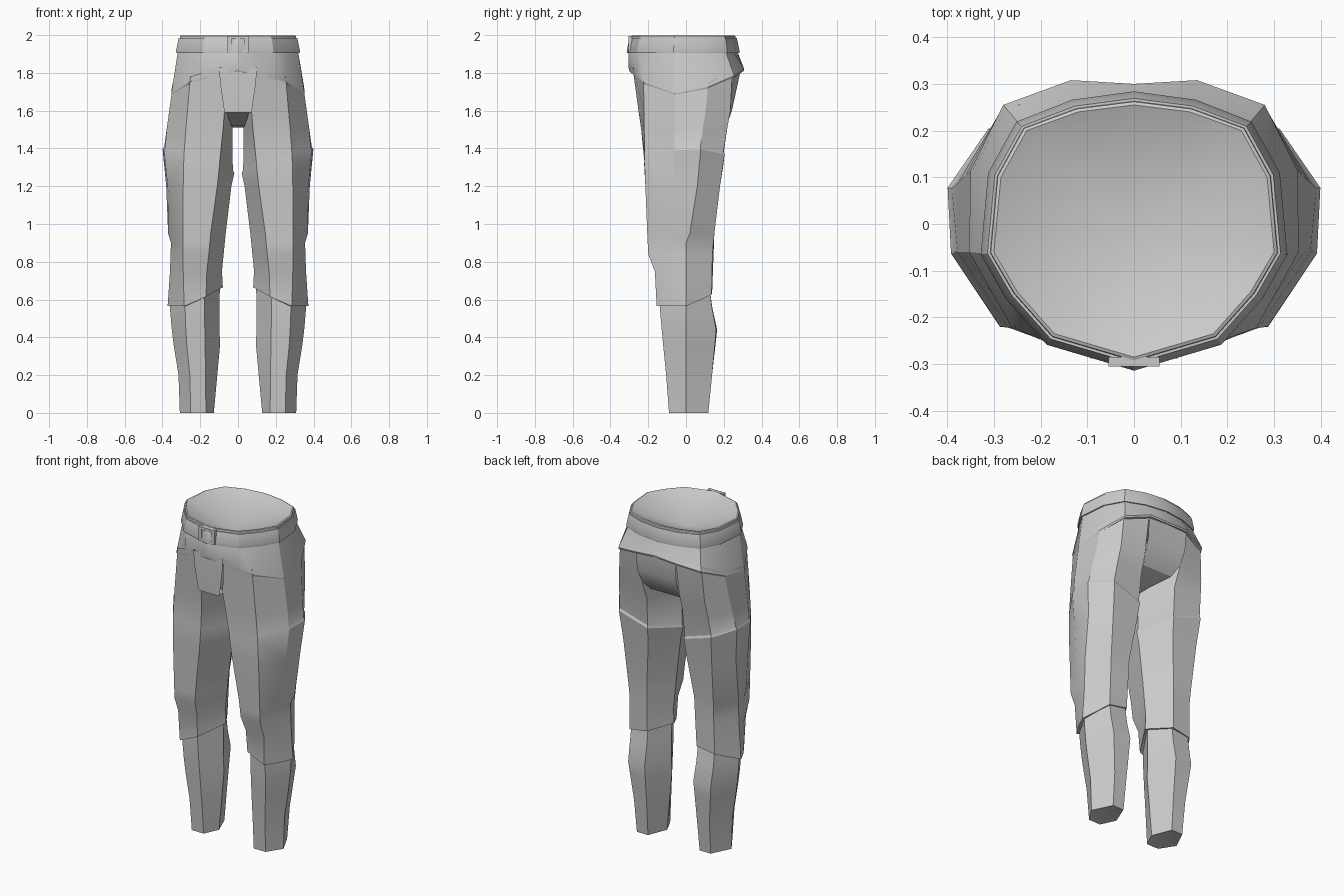
import bpy, bmesh, math
from mathutils import Vector

if "Cube" in bpy.data.objects:
    bpy.data.objects.remove(bpy.data.objects["Cube"])

grey = bpy.data.materials.new("grey cloth")
grey.diffuse_color = (0.6, 0.6, 0.6, 1)
grey.use_nodes = True
grey.node_tree.nodes["Principled BSDF"].inputs["Base Color"].default_value = grey.diffuse_color


def finish(name, verts, faces, mirror=False, angle=25):
    me = bpy.data.meshes.new(name)
    me.from_pydata(verts, [], faces)
    me.materials.append(grey)
    ob = bpy.data.objects.new(name, me)
    bpy.context.collection.objects.link(ob)
    if mirror:
        m = ob.modifiers.new("mirror", 'MIRROR')
        m.use_mirror_merge = False
    bpy.context.view_layer.objects.active = ob
    ob.select_set(True)
    bpy.ops.object.shade_smooth_by_angle(angle=math.radians(angle))
    ob.select_set(False)
    return ob


def loft(name, rows, mirror=False, cap_top=None, cap_bottom=None):
    """Skin closed rings listed from top to bottom; caps are fans to a point."""
    n = len(rows[0])
    verts = [tuple(p) for r in rows for p in r]
    faces = []
    for r in range(len(rows) - 1):
        for i in range(n):
            j = (i + 1) % n
            faces.append((r*n + i, (r+1)*n + i, (r+1)*n + j, r*n + j))
    last = (len(rows) - 1) * n
    if cap_top:
        verts.append(cap_top)
        faces += [(i, (i+1) % n, len(verts) - 1) for i in range(n)]
    if cap_bottom:
        verts.append(cap_bottom)
        faces += [(last + (i+1) % n, last + i, len(verts) - 1) for i in range(n)]
    return finish(name, verts, faces, mirror)


def track(keys, z):
    """Point at height z on a lengthwise edge given as (z, x, y) keys."""
    if z >= keys[0][0]:
        return Vector((keys[0][1], keys[0][2], z))
    for a, b in zip(keys, keys[1:]):
        if z >= b[0]:
            t = (a[0] - z) / (a[0] - b[0])
            return Vector((a[1] + (b[1]-a[1])*t, a[2] + (b[2]-a[2])*t, z))
    return Vector((keys[-1][1], keys[-1][2], z))


def around(half):
    """Complete a ring from its right half, front centre to back centre."""
    return half + [(-x, y, z) for x, y, z in reversed(half[1:-1])]


def grow(ring, d, z=None, dz=0):
    """Move ring points outward by d, optionally to a new height."""
    out = []
    for x, y, pz in ring:
        v = Vector((x, y, 0))
        v += v.normalized() * d
        out.append((v.x, v.y, (pz if z is None else z) + dz))
    return out


# waist and belt
waist = around([(x, y, 1.99) for x, y in (
    (0, -.285), (.17, -.235), (.25, -.145), (.30, -.06),
    (.285, .10), (.23, .20), (.12, .24), (0, .255))])
loft("waistband", [grow(waist, 0, 1.998), grow(waist, .007, 1.995),
                   grow(waist, .012, 1.95)], cap_top=(0, -.03, 1.88))
loft("belt", [grow(waist, .004, 1.984), grow(waist, .014, 1.984),
              grow(waist, .018, 1.968), grow(waist, .029, 1.915),
              grow(waist, .027, 1.905), grow(waist, .01, 1.905)])

# hip yoke with a pointed lower edge
hem = around([(0, -.303, 1.82), (.17, -.26, 1.78), (.262, -.222, 1.75),
              (.353, -.06, 1.69), (.35, .115, 1.725), (.28, .255, 1.785),
              (.135, .308, 1.82), (0, .300, 1.825)])
loft("hip_yoke", [grow(waist, .012, 1.93), grow(waist, .02, 1.905), hem,
                  grow(hem, -.003, dz=-.01), grow(hem, -.02, dz=-.01)])

# buckle frame
verts, faces = [], []
loops = [(.055, .043, -.285), (.055, .043, -.305), (.035, .027, -.305), (.035, .027, -.296)]
for w, h, y in loops:
    verts += [(-w, y, 1.952-h), (w, y, 1.952-h), (w, y, 1.952+h), (-w, y, 1.952+h)]
for r in range(3):
    for i in range(4):
        j = (i + 1) % 4
        faces.append((r*4 + i, r*4 + j, r*4 + 4 + j, r*4 + 4 + i))
faces += [(12, 13, 14, 15), (3, 2, 1, 0)]
finish("buckle", verts, faces)

# seat and fly: a strip running from the front, under the crotch, to the back
strip = [(.10, -.288, 1.83), (.095, -.288, 1.75), (.072, -.281, 1.59), (.06, -.25, 1.59),
         (.035, -.06, 1.52), (.03, 0, 1.51), (.04, .08, 1.52), (.10, .20, 1.56),
         (.125, .25, 1.62), (.132, .283, 1.70), (.137, .293, 1.83)]
verts = [(s * w, y, z) for w, y, z in strip for s in (-1, 0, 1)]
faces = [(r*3 + c, r*3 + 3 + c, r*3 + 4 + c, r*3 + 1 + c)
         for r in range(len(strip) - 1) for c in (0, 1)]
finish("seat_and_fly", verts, faces)

# thigh edges, then rings sampled from them
front_outer = [(1.8, .25, -.225), (1.4, .285, -.22), (1.2, .29, -.215), (.95, .29, -.205),
               (.84, .29, -.20), (.75, .29, -.165), (.56, .285, -.155)]
side_front = [(1.75, .343, -.06), (1.5, .378, -.06), (1.4, .385, -.06), (1.2, .372, -.07),
              (.95, .35, -.08), (.9, .335, -.08), (.75, .335, -.08), (.56, .337, -.075)]
side_back = [(1.72, .343, .12), (1.4, .392, .075), (1.2, .38, .06), (.95, .37, .02),
             (.9, .355, 0), (.75, .36, 0), (.56, .373, 0)]
back_outer = [(1.8, .275, .245), (1.6, .29, .235), (1.4, .31, .20), (1.2, .30, .18),
              (.95, .29, .15), (.85, .285, .14), (.6, .29, .135)]
back_inner = [(1.8, .135, .293), (1.7, .132, .283), (1.62, .125, .25), (1.5, .12, .208),
              (1.2, .13, .18), (.95, .16, .15), (.6, .17, .137)]
inner = [(1.75, .005, 0), (1.55, .01, 0), (1.5, .03, 0), (1.25, .027, 0), (1.2, .035, 0),
         (.95, .065, 0), (.75, .085, 0), (.66, .08, 0)]
front_inner = [(1.82, .10, -.283), (1.59, .07, -.25), (1.4, .09, -.223), (1.2, .11, -.215),
               (.95, .145, -.20), (.84, .155, -.195), (.75, .165, -.16), (.6, .17, -.15)]
thigh = [front_outer, side_front, side_back, back_outer, back_inner, inner, front_inner]
top_tilt = (.06, 0, .03, .09, .11, .03, .11)
seam_tilt = (-.035, 0, .005, -.02, -.08, -.12, -.08)
hem_tilt = (0, 0, 0, .06, .08, .10, .05)
seam_lip = (.002, .008, .008, .008, .008, .008, .002)
flat = (0,) * 7


def ring(edges, z, tilt=flat, lip=flat, centre=(.22, 0)):
    pts = []
    for e, t, d in zip(edges, tilt, lip):
        p = track(e, z + t)
        out = Vector((p.x - centre[0], p.y - centre[1], 0)).normalized()
        pts.append(p + out * d)
    return pts


rows = [ring(thigh, 1.72, top_tilt), ring(thigh, 1.6), ring(thigh, 1.5),
        ring(thigh, 1.405, seam_tilt), ring(thigh, 1.39, seam_tilt, seam_lip)]
rows += [ring(thigh, z) for z in (1.2, .95, .9, .84, .75)]
rows += [ring(thigh, .575, hem_tilt), ring(thigh, .565, hem_tilt),
         ring(thigh, .565, hem_tilt, (-.025,) * 7)]
loft("upper_leg", rows, mirror=True)

# shins
shin = [
    [(.7, .28, -.14), (.55, .28, -.138), (.4, .275, -.125), (.2, .255, -.105), (0, .25, -.09)],
    [(.7, .355, 0), (.55, .36, 0), (.4, .347, 0), (.2, .315, 0), (0, .308, 0)],
    [(.7, .28, .12), (.62, .285, .125), (.44, .28, .16), (.2, .255, .138), (0, .25, .118)],
    [(.7, .17, .12), (.62, .17, .125), (.44, .165, .165), (.2, .17, .138), (0, .175, .118)],
    [(.7, .095, 0), (.5, .10, 0), (.36, .095, 0), (0, .128, 0)],
    [(.7, .18, -.135), (.55, .178, -.135), (.4, .175, -.123), (.2, .172, -.105), (0, .17, -.09)]]
loft("lower_leg", [ring(shin, z) for z in (.69, .55, .44, .36, .2, 0)],
     mirror=True, cap_bottom=(.215, .01, .02))
